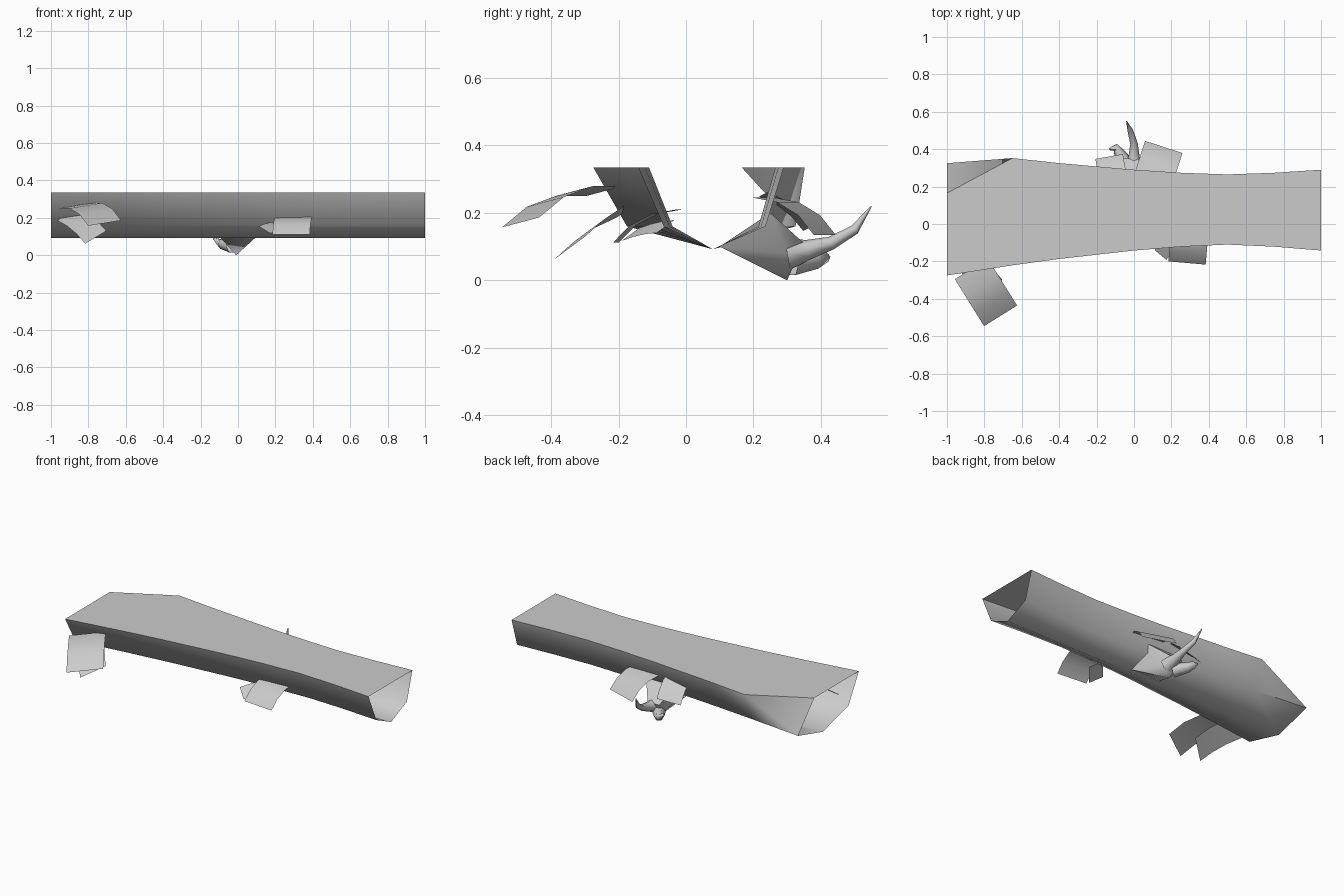
import bpy
import bmesh
from math import cos, sin, tau, radians
from mathutils import Matrix, Vector

if "Cube" in bpy.data.objects:
    bpy.data.objects.remove(bpy.data.objects["Cube"], do_unlink=True)

grey = bpy.data.materials.new("plain_grey")
grey.use_nodes = True
grey.diffuse_color = (0.6, 0.6, 0.6, 1)
grey.node_tree.nodes["Principled BSDF"].inputs["Base Color"].default_value = grey.diffuse_color


def finish(name, mesh, angle):
    """Link a mesh as an object, colour it and smooth its soft edges."""
    mesh.materials.append(grey)
    obj = bpy.data.objects.new(name, mesh)
    bpy.context.collection.objects.link(obj)
    bpy.ops.object.select_all(action="DESELECT")
    obj.select_set(True)
    bpy.context.view_layer.objects.active = obj
    bpy.ops.object.shade_smooth_by_angle(angle=radians(angle))


def loft(name, rows, closed=False, angle=60):
    """Bridge neighbouring rows of points with quads."""
    count = len(rows[0])
    span = count if closed else count - 1
    faces = []
    for row in range(len(rows) - 1):
        for start in range(span):
            near, far = row * count, (row + 1) * count
            end = (start + 1) % count
            faces.append((near + start, near + end, far + end, far + start))
    mesh = bpy.data.meshes.new(name)
    mesh.from_pydata([point for row in rows for point in row], [], faces)
    finish(name, mesh, angle)


def twig(name, path, radii, sides):
    """Tapered tube along a path."""
    points = [Vector(point) for point in path]
    rows = []
    for index, (point, radius) in enumerate(zip(points, radii)):
        before = points[max(index - 1, 0)]
        after = points[min(index + 1, len(points) - 1)]
        turn = (after - before).to_track_quat("Z", "Y")
        angles = [tau * side / sides for side in range(sides)]
        rows.append([point + turn @ Vector((cos(a), sin(a), 0)) * radius for a in angles])
    loft(name, rows, closed=True)


def leaf(name, stem, heading, length, width, pitch, droop, roll=0, segments=3):
    """Flat card that bends downward step by step from its stem."""
    yaw = Matrix.Rotation(radians(heading), 3, "Z")
    across = yaw @ Matrix.Rotation(radians(roll), 3, "X") @ Vector((0, width / 2, 0))
    middle = Vector(stem)
    rows = [[middle - across, middle + across]]
    for step in range(segments):
        slope = radians(pitch + (droop - pitch) * step / (segments - 1))
        middle = middle + yaw @ Vector((cos(slope), 0, -sin(slope))) * length / segments
        rows.append([middle - across, middle + across])
    loft(name, rows, angle=20)


# Hollow half log: waisted towards one end, with one torn corner on the rim
TOP, SHOULDER, KEEL = 0.335, 0.16, 0.092
shell, lid = [], []
for x in (-1, -0.65, -0.4, 0, 0.25, 0.5, 0.75, 1):
    flare = (abs(x - 0.5) / 1.5) ** 1.5
    front = -0.11 - 0.165 * flare
    back = 0.265 + 0.13 * flare
    torn = 0.23 if x == -1 else 0
    front_rim, back_rim = (x, front, TOP), (x, back - torn, TOP)
    front_shoulder = (x, front + 0.07 + 0.03 * flare, SHOULDER)
    back_shoulder = (x, back - 0.07 + 0.02 * (1 - flare), SHOULDER)
    keel = (x, 0.08, KEEL)
    shell.append([front_rim, front_shoulder, keel, back_shoulder, back_rim])
    lid.append([front_rim, back_rim])
loft("log_shell", shell)
loft("log_top", lid)

# Knot swelling out of the underside
knot = bmesh.new()
knot.verts.new((-0.01, 0.3, 0))
for side in (-1, 1):
    knot.verts.new((side * 0.1, 0.1, 0.1))
    knot.verts.new((side * 0.1, 0.25, 0.2))
    knot.verts.new((side * 0.06 - 0.02, 0.3, 0.08))
    knot.verts.new((side * 0.04 - 0.02, 0.35, 0.11))
bmesh.ops.convex_hull(knot, input=knot.verts)
knot_mesh = bpy.data.meshes.new("knot")
knot.to_mesh(knot_mesh)
knot.free()
finish("knot", knot_mesh, angle=60)

# Two twigs growing from the knot
twig("long_twig", sides=8,
     path=[(0, 0.3, 0.08), (0, 0.36, 0.09), (0, 0.43, 0.11), (-0.02, 0.5, 0.15), (-0.04, 0.55, 0.22)],
     radii=[0.05, 0.03, 0.02, 0.015, 0.002])
twig("short_twig", sides=6,
     path=[(-0.03, 0.31, 0.05), (-0.08, 0.38, 0.06), (-0.1, 0.41, 0.07), (-0.13, 0.4, 0.09)],
     radii=[0.04, 0.03, 0.02, 0.006])

# Leaves sprouting through the sides
leaf("front_right_upper_leaf", stem=(-0.87, -0.24, 0.265), heading=-58,
     length=0.32, width=0.21, pitch=0, droop=35, roll=8)
leaf("front_right_lower_leaf", stem=(-0.91, -0.16, 0.22), heading=-51,
     length=0.27, width=0.16, pitch=20, droop=35, roll=25)
leaf("front_left_leaf", stem=(0.3, -0.02, 0.21), heading=-95,
     length=0.22, width=0.2, pitch=10, droop=45)
leaf("front_left_small_leaf", stem=(0.23, -0.06, 0.16), heading=-130,
     length=0.14, width=0.09, pitch=5, droop=15, roll=-25)
leaf("back_left_leaf", stem=(0.1, 0.23, 0.245), heading=72,
     length=0.23, width=0.21, pitch=10, droop=50)
leaf("back_right_leaf", stem=(-0.11, 0.23, 0.255), heading=100,
     length=0.17, width=0.15, pitch=25, droop=50, roll=-5)
